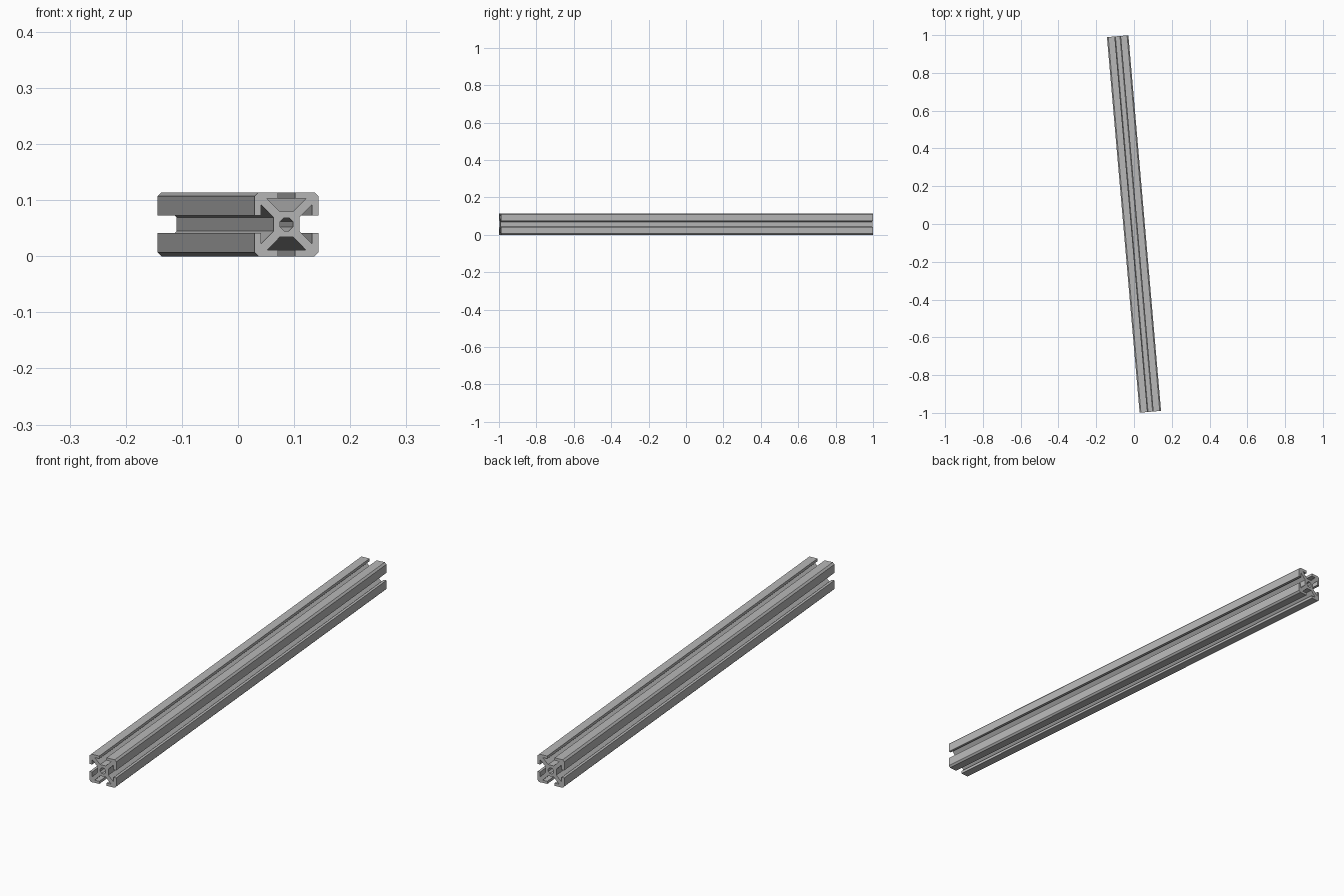
import bpy
import bmesh
import math
from mathutils import Matrix, Vector

cube = bpy.data.objects.get("Cube")
if cube:
    bpy.data.objects.remove(cube, do_unlink=True)

HALF = 0.057        # half width of the square section
LENGTH = 1.996
CHAMFER = 0.007     # outer corners
SLOT = 0.0153       # half width of slot opening
LIP = 0.046         # inner face of the slot lips
CAVITY = 0.035      # half width of the slot cavity
CORE = 0.023        # slot floor
BORE = 0.0125       # central hole radius
YAW = math.radians(4.97)

# Aluminium material
metal = bpy.data.materials.new("aluminium grey")
metal.use_nodes = True
colour = (0.48, 0.48, 0.48, 1)
metal.diffuse_color = colour
metal.node_tree.nodes["Principled BSDF"].inputs["Base Color"].default_value = colour


def section_outline():
    """Half of one corner, mirrored over the diagonal, repeated on four sides."""
    half = [(CORE - LIP + CAVITY, CORE), (CAVITY, LIP), (SLOT, LIP),
            (SLOT, HALF), (HALF - CHAMFER, HALF)]
    corner = half + [(z, x) for x, z in reversed(half)]
    outline = []
    for _ in range(4):
        outline += corner
        corner = [(z, -x) for x, z in corner]
    return outline


def bore_outline(sides=8):
    angles = [math.tau * (i + 0.5) / sides for i in range(sides)]
    return [(BORE * math.cos(a), BORE * math.sin(a)) for a in angles]


def add_loop(bm, points):
    verts = [bm.verts.new((x, -LENGTH / 2, z)) for x, z in points]
    return [bm.edges.new((v, verts[(i + 1) % len(verts)])) for i, v in enumerate(verts)]


# Slotted bar: fill the section between outline and bore, then extrude it
bm = bmesh.new()
edges = add_loop(bm, section_outline()) + add_loop(bm, bore_outline())
bmesh.ops.triangle_fill(bm, edges=edges, use_beauty=True, normal=Vector((0, -1, 0)))
result = bmesh.ops.extrude_face_region(bm, geom=bm.faces[:], use_keep_orig=True)
moved = [g for g in result["geom"] if isinstance(g, bmesh.types.BMVert)]
bmesh.ops.translate(bm, verts=moved, vec=(0, LENGTH, 0))
bmesh.ops.recalc_face_normals(bm, faces=bm.faces[:])
bm.transform(Matrix.Translation((0, 0, HALF)) @ Matrix.Rotation(YAW, 4, "Z"))

mesh = bpy.data.meshes.new("slotted_bar")
bm.to_mesh(mesh)
bm.free()
mesh.materials.append(metal)
bar = bpy.data.objects.new("slotted_bar", mesh)
bpy.context.collection.objects.link(bar)
